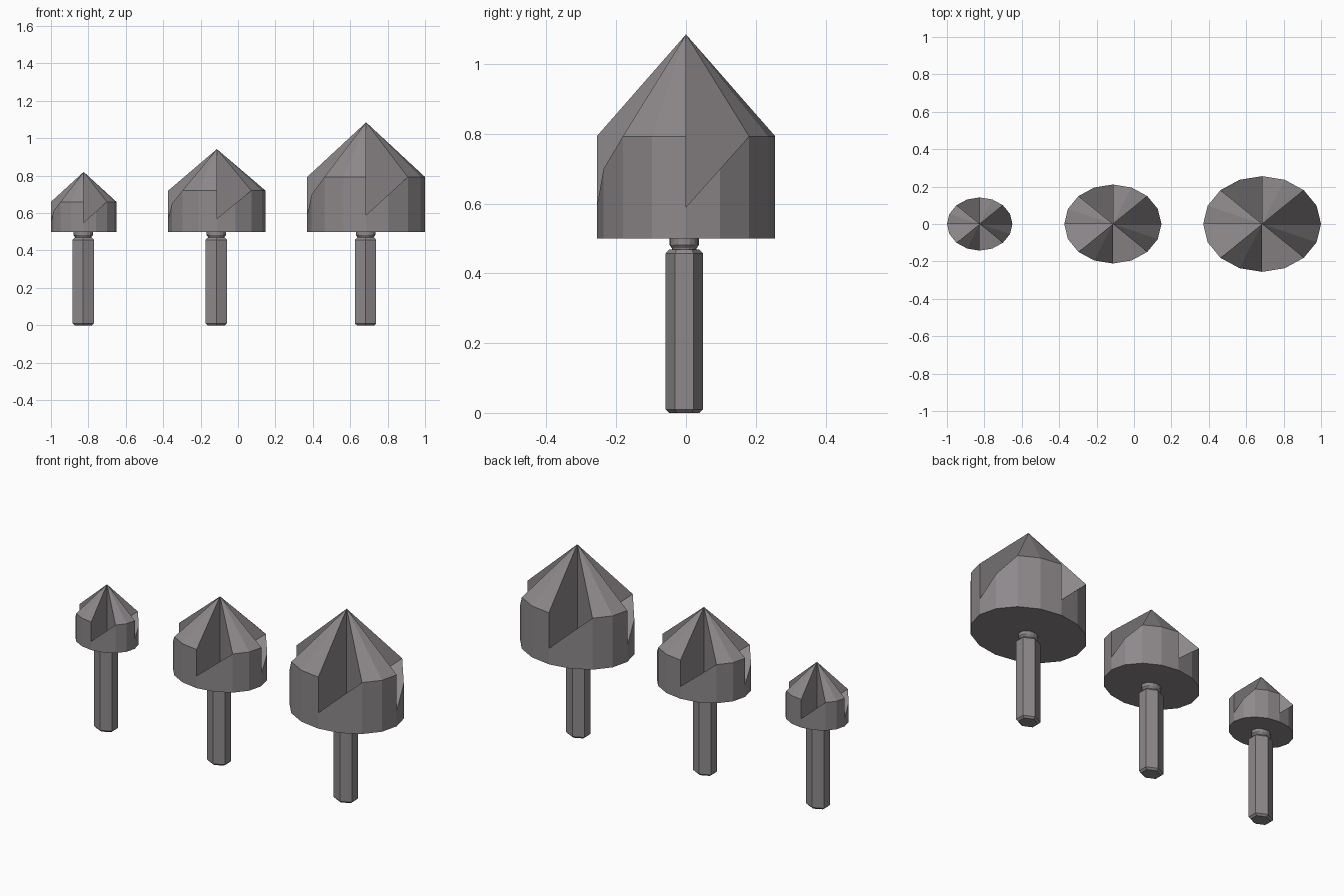
import bpy, bmesh
from math import sin, cos, pi, radians

cube = bpy.data.objects.get("Cube")
if cube:
    bpy.data.objects.remove(cube, do_unlink=True)

SQUASH = 0.812   # depth of every part relative to its width

steel = bpy.data.materials.new("grey steel")
steel.use_nodes = True
colour = (0.27, 0.25, 0.26, 1)
steel.diffuse_color = colour
steel.node_tree.nodes["Principled BSDF"].inputs["Base Color"].default_value = colour


def finish(bm, name, location):
    bmesh.ops.recalc_face_normals(bm, faces=bm.faces)
    mesh = bpy.data.meshes.new(name)
    bm.to_mesh(mesh)
    bm.free()
    mesh.materials.append(steel)
    ob = bpy.data.objects.new(name, mesh)
    ob.location = location
    bpy.context.collection.objects.link(ob)
    return ob


def polar(bm, radius, angle, z):
    return bm.verts.new((radius * cos(angle), radius * SQUASH * sin(angle), z))


def turned(name, sides, profile, location):
    """Stack of polygon rings, capped at both ends."""
    bm = bmesh.new()
    rings = [[polar(bm, r, 2 * pi * (i + 0.5) / sides + pi / 2 - pi / sides, z)
              for i in range(sides)] for r, z in profile]
    for low, high in zip(rings, rings[1:]):
        for i in range(sides):
            j = (i + 1) % sides
            bm.faces.new((low[i], low[j], high[j], high[i]))
    bm.faces.new(rings[0][::-1])
    bm.faces.new(rings[-1])
    return finish(bm, name, location)


def cutting_head(name, radius, bottom, floor, rim, apex, location):
    """Pointed head: each quarter is a wedge-shaped flute, then a solid land."""
    bm = bmesh.new()
    step = pi / 8
    base = [polar(bm, radius, i * step, bottom) for i in range(16)]
    tip = bm.verts.new((0, 0, apex))
    core = bm.verts.new((0, 0, floor))
    quarters = []
    for q in range(4):
        start = q * pi / 2
        ramp = [polar(bm, radius, start + k * step,
                      floor + (rim - floor) * sin(k * step) / sin(pi / 4)) for k in range(3)]
        land = [ramp[2]] + [polar(bm, radius, start + k * step, rim) for k in (3, 4)]
        quarters.append((ramp, land))
    for q, (ramp, land) in enumerate(quarters):
        foot = [base[(4 * q + k) % 16] for k in range(5)]
        after = quarters[(q + 1) % 4][0][0]
        # Flute floor and its two radial walls
        bm.faces.new([core] + ramp)
        bm.faces.new((core, ramp[2], tip))
        bm.faces.new((core, tip, land[2], after))
        # Cone facets of the land
        for k in range(2):
            bm.faces.new((land[k], land[k + 1], tip))
        # Outer side
        for k in range(2):
            bm.faces.new((foot[k], foot[k + 1], ramp[k + 1], ramp[k]))
        bm.faces.new((foot[2], foot[3], land[1], land[0]))
        bm.faces.new((foot[3], foot[4], after, land[2], land[1]))
    bm.faces.new(base[::-1])
    return finish(bm, name, location)


# size, centre x, radius, flute floor, rim, apex
bits = [("small", -0.825, 0.175, 0.55, 0.66, 0.82),
        ("medium", -0.113, 0.26, 0.57, 0.72, 0.942),
        ("large", 0.685, 0.315, 0.59, 0.793, 1.085)]

for size, x, radius, floor, rim, apex in bits:
    cutting_head(size + "_cutting_head", radius, 0.5, floor, rim, apex, (x, 0, 0))
    spot = (x - 0.003, -0.005, 0)
    # Hexagonal shank with chamfered ends
    turned(size + "_hex_shank", 6,
           [(0.054, 0), (0.066, 0.01), (0.066, 0.457), (0.054, 0.468)], spot)
    # Round neck with a slight waist
    turned(size + "_neck", 16,
           [(0.042, 0.46), (0.044, 0.472), (0.052, 0.482), (0.052, 0.505)], spot)
